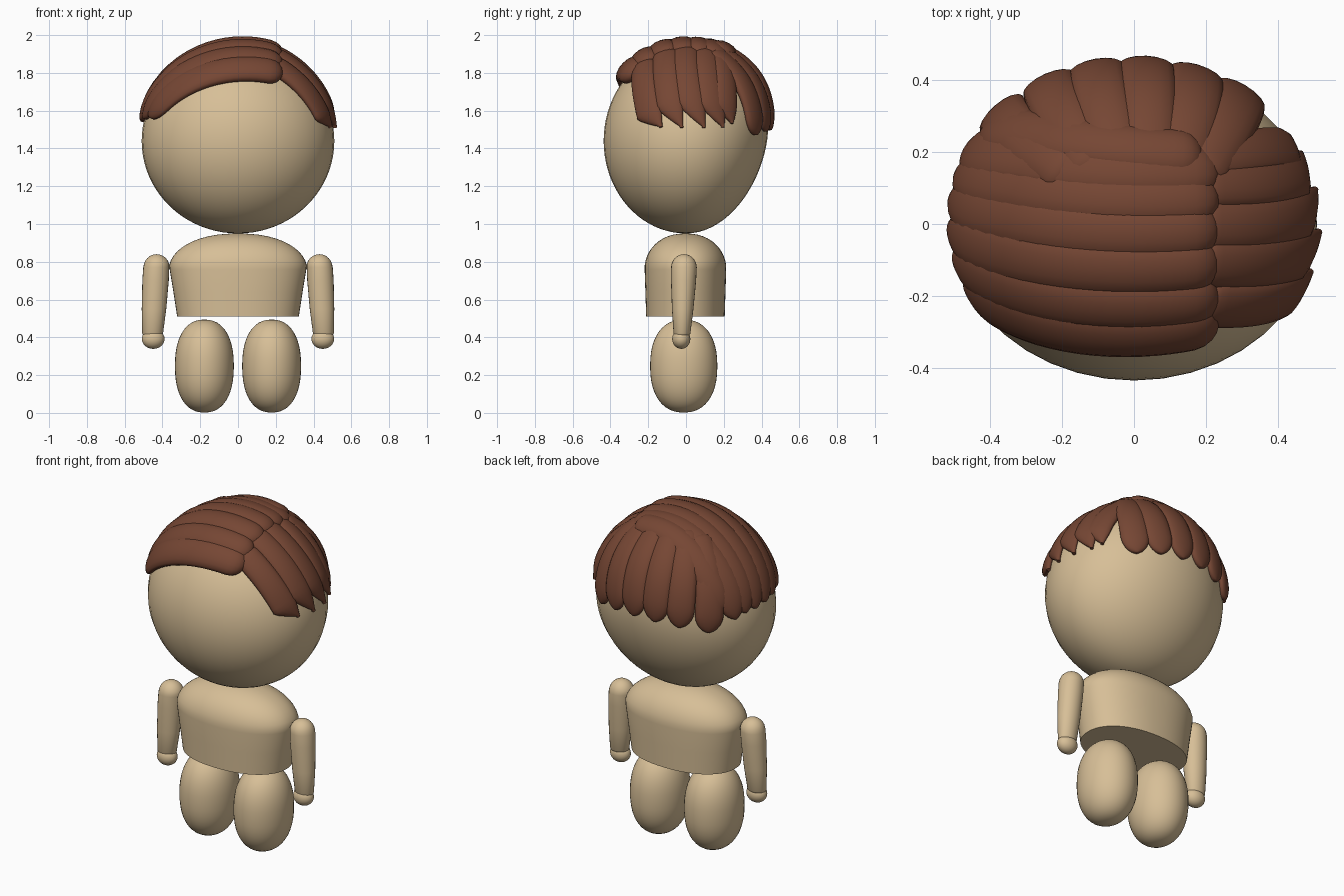
import bpy, bmesh, math
from mathutils import Vector

if "Cube" in bpy.data.objects:
    bpy.data.objects.remove(bpy.data.objects["Cube"])

HX, HY, HZ, CZ = 0.51, 0.436, 0.49, 1.44   # head radii and centre height


def material(name, col):
    m = bpy.data.materials.new(name)
    m.diffuse_color = (*col, 1)
    m.use_nodes = True
    m.node_tree.nodes["Principled BSDF"].inputs["Base Color"].default_value = m.diffuse_color
    return m


SKIN = material("skin", (0.68, 0.52, 0.31))
HAIR = material("hair", (0.18, 0.062, 0.034))


def rings_object(name, rings, mat, angle=60):
    """Skin a list of equal-length closed rings and cap both ends."""
    bm = bmesh.new()
    vs = [[bm.verts.new(p) for p in r] for r in rings]
    n = len(vs[0])
    for a, b in zip(vs, vs[1:]):
        for i in range(n):
            j = (i + 1) % n
            bm.faces.new((a[i], a[j], b[j], b[i]))
    bm.faces.new(vs[0][::-1])
    bm.faces.new(vs[-1])
    bmesh.ops.recalc_face_normals(bm, faces=bm.faces)
    me = bpy.data.meshes.new(name)
    bm.to_mesh(me)
    bm.free()
    ob = bpy.data.objects.new(name, me)
    bpy.context.collection.objects.link(ob)
    me.materials.append(mat)
    bpy.ops.object.select_all(action='DESELECT')
    ob.select_set(True)
    bpy.context.view_layer.objects.active = ob
    bpy.ops.object.shade_smooth_by_angle(angle=math.radians(angle))
    return ob


def oval(cx, cy, z, rx, ry, n=40, e=2.0):
    pts = []
    for i in range(n):
        a = 2 * math.pi * i / n
        c, s = math.cos(a), math.sin(a)
        pts.append((cx + rx * math.copysign(abs(c) ** (2 / e), c),
                    cy + ry * math.copysign(abs(s) ** (2 / e), s), z))
    return pts


def egg(name, c, r, e=2.0, n=24):
    """Ellipsoid with slightly squarer sides for e > 2."""
    rings = []
    for i in range(n + 1):
        a = math.pi * min(max(i / n, 0.004), 0.996)
        k = math.sin(a) ** (2 / e)
        z = -math.copysign(abs(math.cos(a)) ** (2 / e), math.cos(a))
        rings.append(oval(c[0], c[1], c[2] + r[2] * z, r[0] * k, r[1] * k))
    return rings_object(name, rings, SKIN)


# Head: ellipsoid whose back is lifted
def lift(uy):
    return 0.09 * max(uy, 0) ** 2


head = egg("head", (0, 0, CZ), (HX, HY, HZ), n=40)
for v in head.data.vertices:
    v.co.z += lift(v.co.y / HY)

# Torso: flared wall with domed shoulders
torso = [oval(0, -0.003, z, rx, ry, 56, 2.2) for z, rx, ry in
         ((0.51, 0.322, 0.208), (0.64, 0.342, 0.212), (0.76, 0.362, 0.216))]
for i in range(1, 13):
    a = math.pi / 2 * i / 12.1
    k = math.cos(a) ** 0.9
    torso.append(oval(0, -0.003, 0.76 + 0.19 * math.sin(a), 0.366 * k, 0.217 * k, 56, 2.2))
rings_object("torso", torso, SKIN, 50)

# Legs, arms and hands
for side, s in (("left", -1), ("right", 1)):
    egg("leg_" + side, (s * 0.178, -0.012, 0.248), (0.156, 0.178, 0.246), 2.3)
    arm = []
    for z, r in ((0.405, 0.02), (0.408, 0.048), (0.42, 0.055), (0.55, 0.065), (0.70, 0.07), (0.77, 0.069)):
        arm.append(oval(s * (0.453 - 0.055 * (z - 0.4)), -0.022 + 0.03 * (z - 0.4), z,
                        r, r * (0.6 + z / 2), 24))
    for i in range(1, 9):
        a = math.pi / 2 * i / 8.2
        r = 0.069 * math.cos(a)
        arm.append(oval(s * 0.431, -0.011, 0.77 + 0.07 * math.sin(a), r, r * 0.98, 24))
    rings_object("arm_" + side, arm, SKIN)
    egg("hand_" + side, (s * 0.449, -0.025, 0.392), (0.06, 0.048, 0.053), n=16)


# Hair locks: flattened tubes that follow the head surface
def unit(p):
    x, y = p[0] / HX, p[1] / HY
    z = (p[2] - CZ) / HZ if len(p) > 2 else math.sqrt(max(0, 1 - x * x - y * y))
    return Vector((x, y, z)).normalized()


def on_head(u):
    p = Vector((HX * u.x, HY * u.y, CZ + HZ * u.z + lift(u.y)))
    return p, Vector((u.x / HX, u.y / HY, u.z / HZ)).normalized()


def lock(name, pts, width, thick=0.045, rise=0.02, pointed=False, n=26):
    a, b, c = (unit(p) for p in pts)

    def curve(t):
        u = a * (2 * (t - .5) * (t - 1)) + b * (4 * t * (1 - t)) + c * (2 * t * (t - .5))
        return on_head(u.normalized())
    rings = []
    for i in range(n + 1):
        t = (1 - math.cos(math.pi * i / n)) / 2
        p, nrm = curve(t)
        tan = (curve(t + 0.01)[0] - curve(t - 0.01)[0]).normalized()
        side = nrm.cross(tan).normalized()
        start, end = min(1, t / 0.09), min(1, (1 - t) / (0.2 if pointed else 0.14))
        k = math.sqrt(max(0.01, 1 - (1 - start) ** 2))
        ke = max(0.08, end) ** 0.8 if pointed else math.sqrt(max(0.01, 1 - (1 - end) ** 2))
        w = width * k * ke
        h = thick * k * (0.4 + 0.6 * ke) * (1 - 0.4 * t)
        p = p + nrm * rise * (1 - 0.6 * t)
        if pointed:     # slant the tip towards the back
            p = p + side * (width * (1 - ke) * 0.7 * (1 if side.y > 0 else -1))
        ring = []
        for q in range(16):
            g = 2 * math.pi * q / 16
            ring.append(p + side * (w * math.cos(g)) + nrm * (h * math.sin(g)))
        rings.append(ring)
    rings_object(name, rings, HAIR, 70)


# Locks combed from the parting to the left: start y, middle y, end (x, y, z), half width
left = [(-0.25, -0.285, (-0.475, -0.17, 1.57), 0.085),
        (-0.19, -0.21, (-0.50, -0.09, 1.56), 0.08),
        (-0.10, -0.11, (-0.51, -0.01, 1.55), 0.08),
        (-0.01, -0.01, (-0.51, 0.07, 1.54), 0.08),
        (0.07, 0.08, (-0.50, 0.14, 1.53), 0.08),
        (0.14, 0.16, (-0.47, 0.20, 1.50), 0.085)]
for i, (y0, y1, e, w) in enumerate(left):
    lock(f"left_lock_{i}", ((0.225, y0), (-0.15, y1), e), w, 0.05, 0.024)

# Raised lock sweeping over the crown
lock("crown_lock", ((0.18, 0.175), (-0.13, 0.215), (-0.42, 0.26, 1.55)), 0.075, 0.05, 0.03)

# Pointed locks from the parting to the right
right = [(-0.21, -0.21, -0.18), (-0.10, -0.10, -0.065), (0.00, 0.005, 0.05), (0.11, 0.12, 0.16)]
for i, (y0, y1, y2) in enumerate(right):
    lock(f"right_lock_{i}", ((0.17, y0), (0.37, y1), (0.50, y2, 1.50)), 0.074, 0.04, 0.016, True)
lock("right_lock_back", ((0.17, 0.17), (0.36, 0.20), (0.46, 0.21, 1.52)), 0.07, 0.04, 0.016, True)

# Locks falling down the back: start x, middle x, end x
back = [(-0.16, -0.31, -0.36), (-0.10, -0.20, -0.23), (-0.03, -0.085, -0.10),
        (0.04, 0.04, 0.03), (0.11, 0.165, 0.16), (0.17, 0.265, 0.285)]
for i, (x0, x1, x2) in enumerate(back):
    ye = HY * math.sqrt(1 - (x2 / HX) ** 2)
    lock(f"back_lock_{i}", ((x0, 0.13), (x1, 0.78 * ye), (x2, ye, 1.41)), 0.078, 0.045, 0.018)
